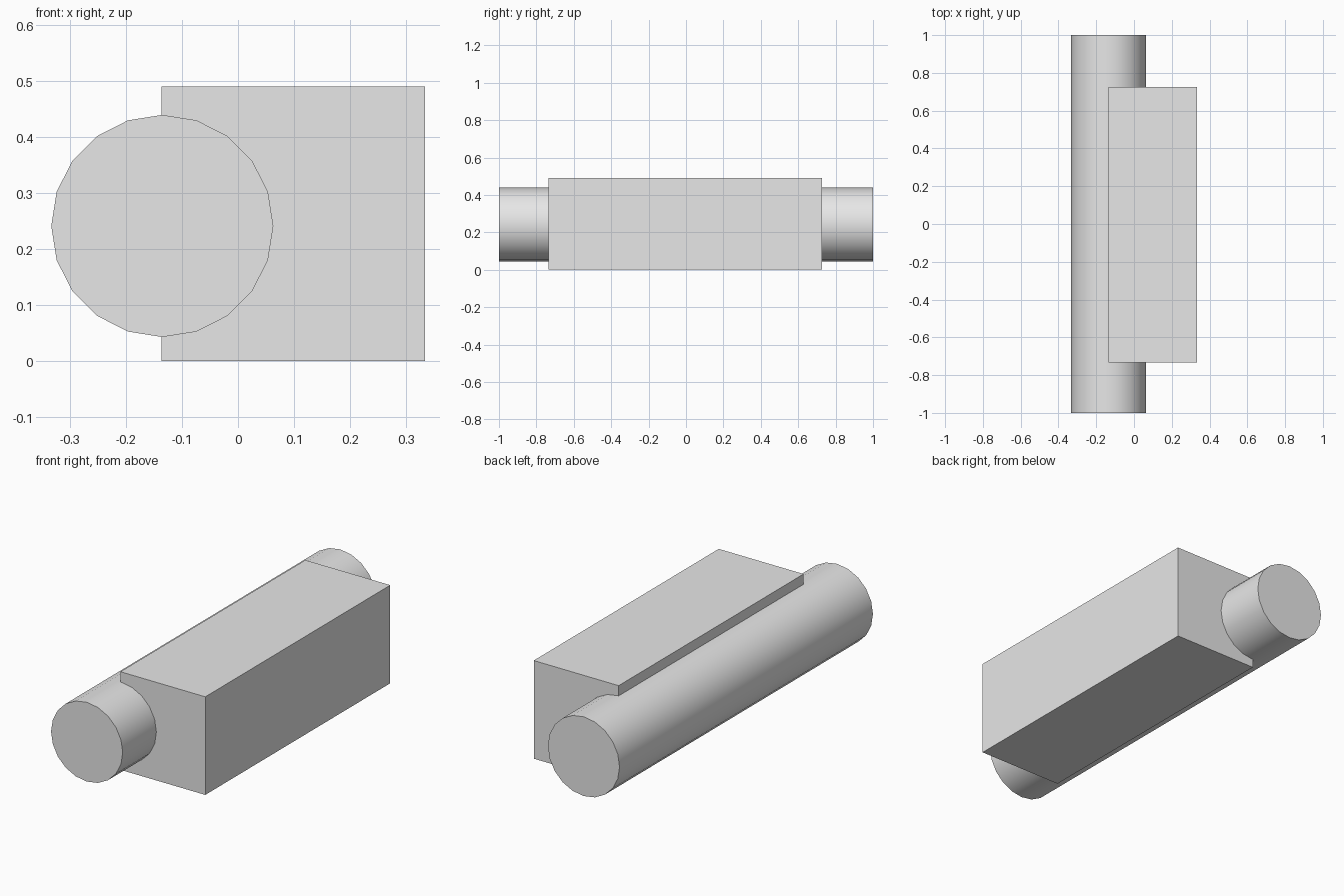
import bpy
import math

cube = bpy.data.objects.get("Cube")
if cube:
    bpy.data.objects.remove(cube, do_unlink=True)

# Shared material
grey = bpy.data.materials.new("light_grey")
grey.use_nodes = True
colour = (0.8, 0.8, 0.8, 1)
grey.diffuse_color = colour
grey.node_tree.nodes["Principled BSDF"].inputs["Base Color"].default_value = colour

AXIS_X, AXIS_Z = -0.135, 0.241

# Long round bar running front to back
bpy.ops.mesh.primitive_cylinder_add(
    vertices=20, radius=0.198, depth=2,
    location=(AXIS_X, 0, AXIS_Z), rotation=(math.pi / 2, 0, 0))
bar = bpy.context.object
bar.name = "round_bar"
# Turn the profile so that a corner points sideways and upwards
bpy.ops.object.transform_apply(location=False, rotation=True, scale=True)
bpy.ops.object.shade_smooth_by_angle(angle=math.radians(30))
bar.data.materials.append(grey)

# Rectangular block whose left side starts at the bar's axis
x0, x1 = -0.136, 0.333
y0, y1 = -0.734, 0.726
height = 0.49
bpy.ops.mesh.primitive_cube_add(
    size=1, location=((x0 + x1) / 2, (y0 + y1) / 2, height / 2))
block = bpy.context.object
block.name = "side_block"
block.scale = (x1 - x0, y1 - y0, height)
bpy.ops.object.transform_apply(location=False, rotation=False, scale=True)
block.data.materials.append(grey)
